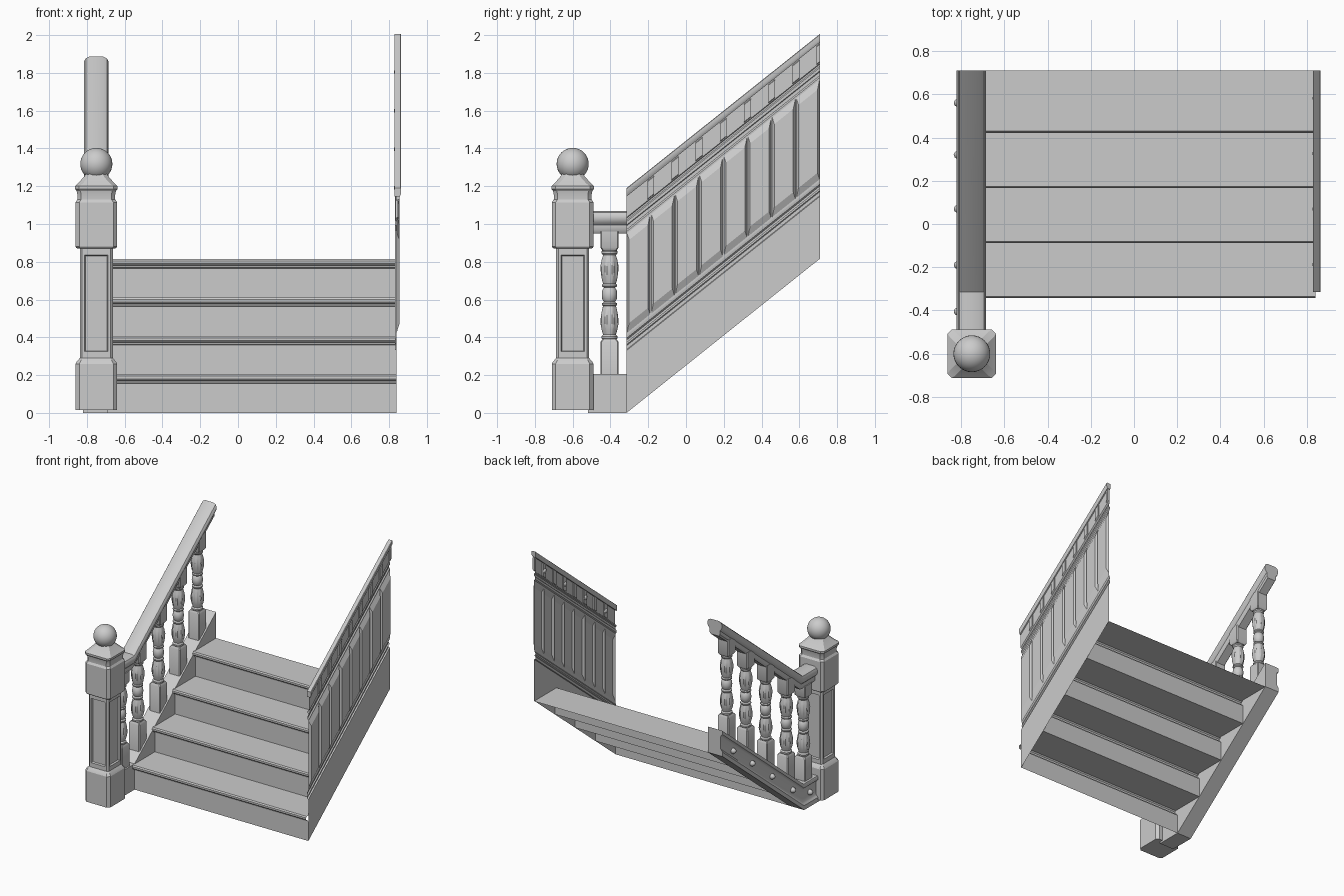
import bpy, bmesh, math
from mathutils import Vector

if "Cube" in bpy.data.objects:
    bpy.data.objects.remove(bpy.data.objects["Cube"])

SLOPE, Y0, Y1 = 0.797, -0.315, 0.71
RAIL_X, NEWEL_Y = -0.75, -0.60


def rise(y):
    return max(0.0, SLOPE * (y - Y0))


def finish(name, bm, angle=35, normals=True):
    if normals:
        bmesh.ops.recalc_face_normals(bm, faces=bm.faces)
    me = bpy.data.meshes.new(name)
    bm.to_mesh(me)
    bm.free()
    ob = bpy.data.objects.new(name, me)
    bpy.context.collection.objects.link(ob)
    bpy.ops.object.select_all(action='DESELECT')
    ob.select_set(True)
    bpy.context.view_layer.objects.active = ob
    bpy.ops.object.shade_smooth_by_angle(angle=math.radians(angle))
    return ob


def skin(bm, rings, closed=True, caps=True):
    """Bridge successive point rings with quads."""
    vs = [[bm.verts.new(p) for p in r] for r in rings]
    n = len(vs[0])
    for a, b in zip(vs, vs[1:]):
        for i in range(n if closed else n - 1):
            j = (i + 1) % n
            bm.faces.new((a[i], a[j], b[j], b[i]))
    if closed and caps:
        bm.faces.new(vs[0])
        bm.faces.new(vs[-1])


def sweep(name, profile, ys, closed=True):
    """Run an (x, z) profile along y, following the stair pitch."""
    bm = bmesh.new()
    skin(bm, [[(x, y, z + rise(y)) for x, z in profile] for y in ys], closed)
    return finish(name, bm)


def octagon(cx, cy, h, c, z):
    a = h - c
    pts = [(h, -a), (h, a), (a, h), (-a, h), (-h, a), (-h, -a), (-a, -h), (a, -h)]
    return [(cx + x, cy + y, z) for x, y in pts]


def ball(name, pos, r, scale=(1, 1, 1), seg=24):
    bm = bmesh.new()
    bmesh.ops.create_uvsphere(bm, u_segments=seg, v_segments=seg // 2, radius=r)
    bmesh.ops.scale(bm, vec=scale, verts=bm.verts)
    bmesh.ops.translate(bm, vec=pos, verts=bm.verts)
    return finish(name, bm, 60)


# Stair treads and risers as one folded sheet with rounded nosings
steps = []
for i in range(4):
    y, z = Y0 + 0.255 * i, 0.2035 * i
    steps += [(y, z), (y, z + 0.155), (y - 0.008, z + 0.158), (y - 0.012, z + 0.170),
              (y - 0.022, z + 0.172), (y - 0.028, z + 0.180), (y - 0.028, z + 0.194),
              (y - 0.021, z + 0.2035)]
steps.append((Y1, 0.814))
bm = bmesh.new()
skin(bm, [[(x, y, z) for y, z in steps] for x in (0.84, -0.695)], closed=False)
finish("steps", bm, normals=False)

# Moulded stringer under the balusters, with round bosses
sweep("stringer", [(-0.69, 0), (-0.69, 0.205), (-0.815, 0.205), (-0.82, 0.195), (-0.82, 0.175),
                   (-0.808, 0.165), (-0.803, 0.155), (-0.803, 0.055), (-0.81, 0.045),
                   (-0.82, 0.035), (-0.82, 0)], [-0.52, Y0, Y1])

# Handrail: level from the newel, then up the pitch
half = [(0.035, 0.95), (0.045, 0.965), (0.045, 0.995), (0.058, 1.008), (0.065, 1.025),
        (0.064, 1.045), (0.056, 1.06), (0.035, 1.07)]
rail = half + [(-x, z) for x, z in reversed(half)]
sweep("handrail", [(RAIL_X + x, z) for x, z in rail], [-0.52, Y0, Y1])

# Turned balusters: square blocks, fluted vases, middle bead
lower = [(0.034, 0.385), (0.042, 0.395), (0.042, 0.405), (0.034, 0.415), (0.043, 0.44),
         (0.050, 0.475), (0.047, 0.515), (0.040, 0.55), (0.034, 0.565), (0.040, 0.572),
         (0.040, 0.58), (0.029, 0.587), (0.038, 0.60), (0.041, 0.625)]
turned = lower + [(r, 1.25 - z) for r, z in reversed(lower[:-1])]
SEG = 24
for n, y in enumerate((-0.405, -0.19, 0.07, 0.32, 0.56)):
    dz = rise(y)
    ext = 0.04 if dz else 0.0
    bm = bmesh.new()
    rings = []
    for r, z in turned:
        flute = 0.005 if 0.43 < z < 0.56 or 0.69 < z < 0.82 else 0
        rings.append([(RAIL_X + (r - flute * (k % 3 == 0)) * math.cos(k * math.tau / SEG),
                       y + (r - flute * (k % 3 == 0)) * math.sin(k * math.tau / SEG), z + dz)
                      for k in range(SEG)])
    skin(bm, rings)
    skin(bm, [octagon(RAIL_X, y, h, 0.006, z + dz) for h, z in
              ((0.048, 0.19 - ext), (0.048, 0.375), (0.038, 0.39))])
    skin(bm, [octagon(RAIL_X, y, h, 0.006, z + dz) for h, z in
              ((0.038, 0.86), (0.048, 0.875), (0.048, 0.96 + ext))])
    finish(f"baluster_{n + 1}", bm)
    ball(f"stringer_boss_{n + 1}", (-0.803, y, 0.105 + dz), 0.022, (1.4, 1, 1), 12)

# Newel post: chamfered blocks, panelled shaft, stepped cap
levels = [(0.110, 0.020, 0.015), (0.110, 0.020, 0.26), (0.105, 0.02, 0.27), (0.0875, 0.012, 0.29),
          (0.0875, 0.012, 0.31), (0.0875, 0.012, 0.85), (0.0875, 0.012, 0.87),
          (0.105, 0.02, 0.872), (0.110, 0.02, 0.88), (0.110, 0.02, 1.115), (0.100, 0.02, 1.13),
          (0.100, 0.02, 1.155), (0.104, 0.02, 1.175), (0.112, 0.02, 1.185), (0.112, 0.02, 1.20),
          (0.100, 0.025, 1.212), (0.085, 0.025, 1.228), (0.066, 0.025, 1.25),
          (0.055, 0.022, 1.265)]
bm = bmesh.new()
skin(bm, [octagon(RAIL_X, NEWEL_Y, h, c, z) for h, c, z in levels])
bmesh.ops.recalc_face_normals(bm, faces=bm.faces)
panels = [f for f in bm.faces if f.calc_area() > 0.06 and
          max(v.co.z for v in f.verts) - min(v.co.z for v in f.verts) > 0.5]
bmesh.ops.inset_individual(bm, faces=panels, thickness=0.020, depth=0)
bmesh.ops.inset_individual(bm, faces=panels, thickness=0.006, depth=-0.014)
finish("newel_post", bm, 25)
ball("newel_ball", (RAIL_X, NEWEL_Y, 1.318), 0.085, seg=32)

# Right wall: plain skirt, lower moulding, upper frieze and cap rail
ends = [Y0, Y1]
sweep("wall_skirt", [(0.84, 0), (0.84, 0.33), (0.83, 0.335), (0.83, 0.355), (0.838, 0.362),
                     (0.830, 0.372), (0.830, 0.385), (0.838, 0.395), (0.84, 0.41)], ends, False)
sweep("wall_frieze", [(0.84, 0.96), (0.832, 0.97), (0.832, 0.99), (0.842, 0.995),
                      (0.842, 1.012), (0.834, 1.02), (0.834, 1.03), (0.846, 1.035),
                      (0.846, 1.145)], ends, False)
sweep("wall_cap", [(0.828, 1.145), (0.828, 1.188), (0.832, 1.19), (0.860, 1.19), (0.863, 1.186),
                   (0.863, 1.16), (0.856, 1.145)], ends)

# Raised wall panels with bevelled borders
edges = [Y0 + 0.1281 * i for i in range(9)]
bm = bmesh.new()
for a, b in zip(edges, edges[1:]):
    rings = []
    for x, iy, iz in ((0.84, 0, 0), (0.84, 0.003, 0.012), (0.856, 0.014, 0.055)):
        rings.append([(x, y, z + rise(y)) for y, z in
                      ((a + iy, 0.41 + iz), (b - iy, 0.41 + iz),
                       (b - iy, 0.96 - iz), (a + iy, 0.96 - iz))])
    skin(bm, rings, caps=False)
    bm.faces.new([bm.verts.new(p) for p in rings[-1]])
bmesh.ops.remove_doubles(bm, verts=bm.verts, dist=0.0005)
finish("wall_panels", bm, 10)

# Frieze blocks over the panel joints, with small bosses inside
for i, y in enumerate(edges[1:]):
    a, b = y - 0.018, min(y + 0.018, Y1)
    sweep(f"frieze_block_{i + 1}", [(0.836, 1.036), (0.856, 1.045), (0.856, 1.135),
                                    (0.836, 1.145)], [a, b])
    if i % 2 == 0:
        ball(f"frieze_boss_{i + 1}", (0.838, y, 1.09 + rise(y)), 0.018, (0.7, 1, 1), 12)
